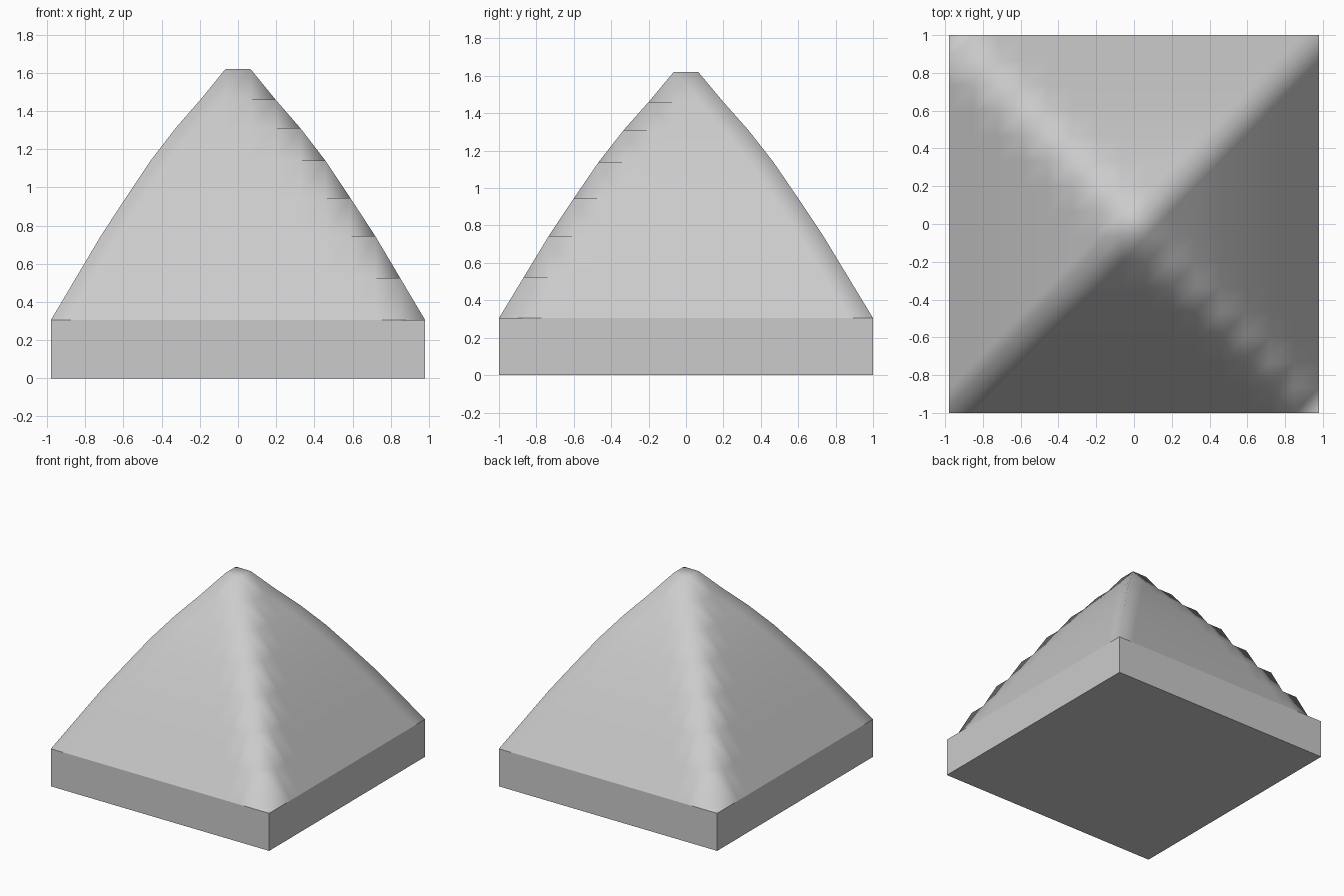
import bpy, bmesh

if "Cube" in bpy.data.objects:
    bpy.data.objects.remove(bpy.data.objects["Cube"])

N = 16                      # height samples per side
HX, HY = 0.98, 1.0          # half extents
# height of each square ring, from the peak outwards
RINGS = [1.62, 1.46, 1.31, 1.14, 0.945, 0.745, 0.525, 0.305]


def ring(i, j):
    """Index of the square ring that grid point (i, j) lies on."""
    c = (N - 1) / 2
    return int(max(abs(i - c), abs(j - c)))


bm = bmesh.new()

# curved pyramid: height grid with every cell split along the same diagonal
grid = [[bm.verts.new((HX * (2 * i / (N - 1) - 1), HY * (2 * j / (N - 1) - 1), RINGS[ring(i, j)]))
         for j in range(N)] for i in range(N)]
for i in range(N - 1):
    for j in range(N - 1):
        a, b = grid[i][j], grid[i + 1][j]
        c, d = grid[i + 1][j + 1], grid[i][j + 1]
        for tri in ((a, b, c), (a, c, d)):
            bm.faces.new(tri).smooth = True

# slab below: straight walls down to the ground and a flat underside
rim = [e for e in bm.edges if e.is_boundary]
for e in rim:
    e.smooth = False
new = bmesh.ops.extrude_edge_only(bm, edges=rim)["geom"]
for v in new:
    if isinstance(v, bmesh.types.BMVert):
        v.co.z = 0
walls = [f for f in new if isinstance(f, bmesh.types.BMFace)]
bottom_edges = [e for e in bm.edges if e.is_boundary]
bottom = bmesh.ops.contextual_create(bm, geom=bottom_edges)["faces"]
for f in walls + bottom:
    f.smooth = False
bmesh.ops.recalc_face_normals(bm, faces=bm.faces[:])

# flat walls and underside stay crisp against the smooth slopes
for f in walls + bottom:
    for e in f.edges:
        e.smooth = False

mesh = bpy.data.meshes.new("pyramid_on_slab")
bm.to_mesh(mesh)
bm.free()
obj = bpy.data.objects.new("pyramid_on_slab", mesh)
bpy.context.collection.objects.link(obj)
